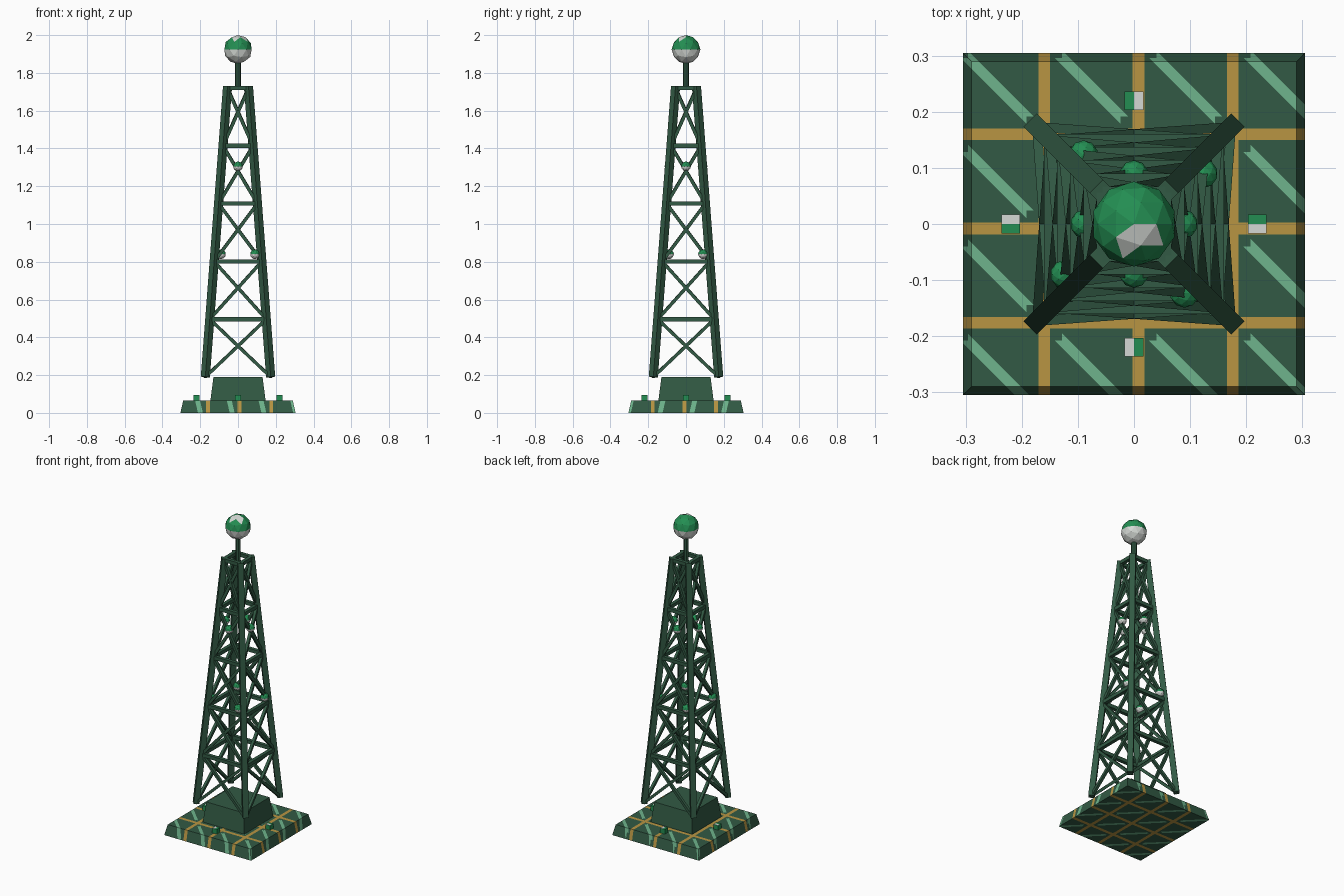
import bpy, bmesh, math
from mathutils import Vector, Matrix

if "Cube" in bpy.data.objects:
    bpy.data.objects.remove(bpy.data.objects["Cube"])


def material(name, rgb):
    m = bpy.data.materials.new(name)
    m.diffuse_color = (*rgb, 1)
    m.use_nodes = True
    m.node_tree.nodes["Principled BSDF"].inputs["Base Color"].default_value = m.diffuse_color
    return m


DARK = material("dark green", (0.032, 0.102, 0.058))
GOLD = material("gold", (0.48, 0.30, 0.055))
MINT = material("mint green", (0.156, 0.456, 0.262))
GREEN = material("bright green", (0.017, 0.27, 0.085))
WHITE = material("pale grey", (0.66, 0.69, 0.66))


def finish(name, bm, mats, rule=None):
    if rule:
        for f in bm.faces:
            f.material_index = rule(f.calc_center_median(), f.normal)
    me = bpy.data.meshes.new(name)
    bm.to_mesh(me)
    bm.free()
    for m in mats:
        me.materials.append(m)
    ob = bpy.data.objects.new(name, me)
    bpy.context.collection.objects.link(ob)
    return ob


def cut(bm, co, no):
    bmesh.ops.bisect_plane(bm, geom=bm.verts[:] + bm.edges[:] + bm.faces[:],
                           dist=1e-6, plane_co=co, plane_no=no)


def frustum(half_low, half_top, z0, z1):
    bm = bmesh.new()
    bmesh.ops.create_cube(bm, size=2)
    for v in bm.verts:
        top = v.co.z > 0
        h = half_top if top else half_low
        v.co = (v.co.x * h, v.co.y * h, z1 if top else z0)
    bm.normal_update()
    return bm


def add_beam(bm, p, q, width):
    p, q = Vector(p), Vector(q)
    d = q - p
    rot = d.to_track_quat('Z', 'Y').to_matrix().to_4x4()
    mat = Matrix.Translation((p + q) / 2) @ rot @ Matrix.Diagonal((width, width, d.length, 1))
    bmesh.ops.create_cube(bm, size=1, matrix=mat)


def ball(name, centre, r, rule):
    bm = bmesh.new()
    bmesh.ops.create_icosphere(bm, subdivisions=2, radius=r)
    cut(bm, (0, 0, 0), (0, 0, 1))
    bm.normal_update()
    ob = finish(name, bm, [GREEN, WHITE], rule)
    ob.location = centre


# Base slab: grid of gold bands with mint diagonals, cut into the faces
STEP, OFF, BAND, GAP, DIAG = 0.168, 0.008, 0.0105, 0.032, 0.013
slab = frustum(0.305, 0.29, 0, 0.065)
for i in (-2, -1, 0, 1, 2):
    for e in (-GAP, -BAND, BAND, GAP):
        c = i * STEP + OFF + e
        cut(slab, (c, 0, 0), (1, 0, 0))
        cut(slab, (0, -c, 0), (0, 1, 0))
for i in range(-4, 5):
    for e in (-DIAG, DIAG):
        cut(slab, (i * STEP + e, 0, 0), (1, 1, 0))
slab.normal_update()


def near(v):
    return abs((v + STEP / 2) % STEP - STEP / 2)


def slab_rule(c, n):
    dx, dy = near(c.x - OFF), near(c.y + OFF)
    if (dx < BAND and abs(n.x) < 0.5) or (dy < BAND and abs(n.y) < 0.5):
        return 1
    if near(c.x + c.y) < DIAG and min(dx, dy) > BAND and max(dx, dy) > GAP:
        return 2
    return 0


finish("base_slab", slab, [DARK, GOLD, MINT], slab_rule)

# Pedestal under the tower
finish("pedestal", frustum(0.146, 0.13, 0.065, 0.19), [DARK])

# Tower frame
Z0, Z1, BAYS = 0.19, 1.72, 5


def half(z):
    return 0.173 + (0.056 - 0.173) * (z - Z0) / (Z1 - Z0)


def corner(k, z):
    a = math.pi / 4 + k * math.pi / 2
    r = half(z) * math.sqrt(2)
    return (r * math.cos(a), r * math.sin(a), z)


levels = [Z0 + (Z1 - Z0) * i / BAYS for i in range(BAYS + 1)]
legs, rails, braces = bmesh.new(), bmesh.new(), bmesh.new()
for k in range(4):
    add_beam(legs, corner(k, Z0), corner(k, Z1 + 0.01), 0.034)
    for lo, hi in zip(levels, levels[1:]):
        add_beam(rails, corner(k, hi), corner(k + 1, hi), 0.022)
        add_beam(braces, corner(k, lo), corner(k + 1, hi), 0.017)
        add_beam(braces, corner(k + 1, lo), corner(k, hi), 0.017)
finish("tower_legs", legs, [DARK])
finish("tower_rails", rails, [DARK])
finish("tower_cross_braces", braces, [DARK])

# Mast
mast = bmesh.new()
bmesh.ops.create_cone(mast, cap_ends=True, segments=8, radius1=0.016, radius2=0.016,
                      depth=0.15, matrix=Matrix.Translation((0, 0, 1.785)))
finish("mast", mast, [DARK])

# Beacon ball with a pale patch near the top front
ball("beacon_ball", (0, 0, 1.924), 0.076,
     lambda c, n: 1 if c.z < 0 or (n.z > 0.72 and n.y < -0.1) else 0)

# Small lamps on each side and lamp blocks on the slab
for k in range(4):
    turn = Matrix.Rotation(k * math.pi / 2, 4, 'Z')
    for level, x, z in (("upper", 0, 1.305), ("lower", 0.09, 0.84)):
        ball(f"{level}_lamp_{k + 1}", turn @ Vector((x, -half(z), z)), 0.026,
             lambda c, n: 1 if c.z < 0 else 0)
    bm = bmesh.new()
    bmesh.ops.create_cube(bm, size=1)
    cut(bm, (0, 0, 0), (1, 0, 0))
    bm.transform(Matrix.Diagonal((0.033, 0.033, 0.032, 1)))
    bm.normal_update()
    block = finish(f"slab_block_{k + 1}", bm, [GREEN, WHITE],
                   lambda c, n: 1 if c.x < -0.001 and n.z > 0.5 else 0)
    block.matrix_world = turn @ Matrix.Translation((0, -0.22, 0.079))
